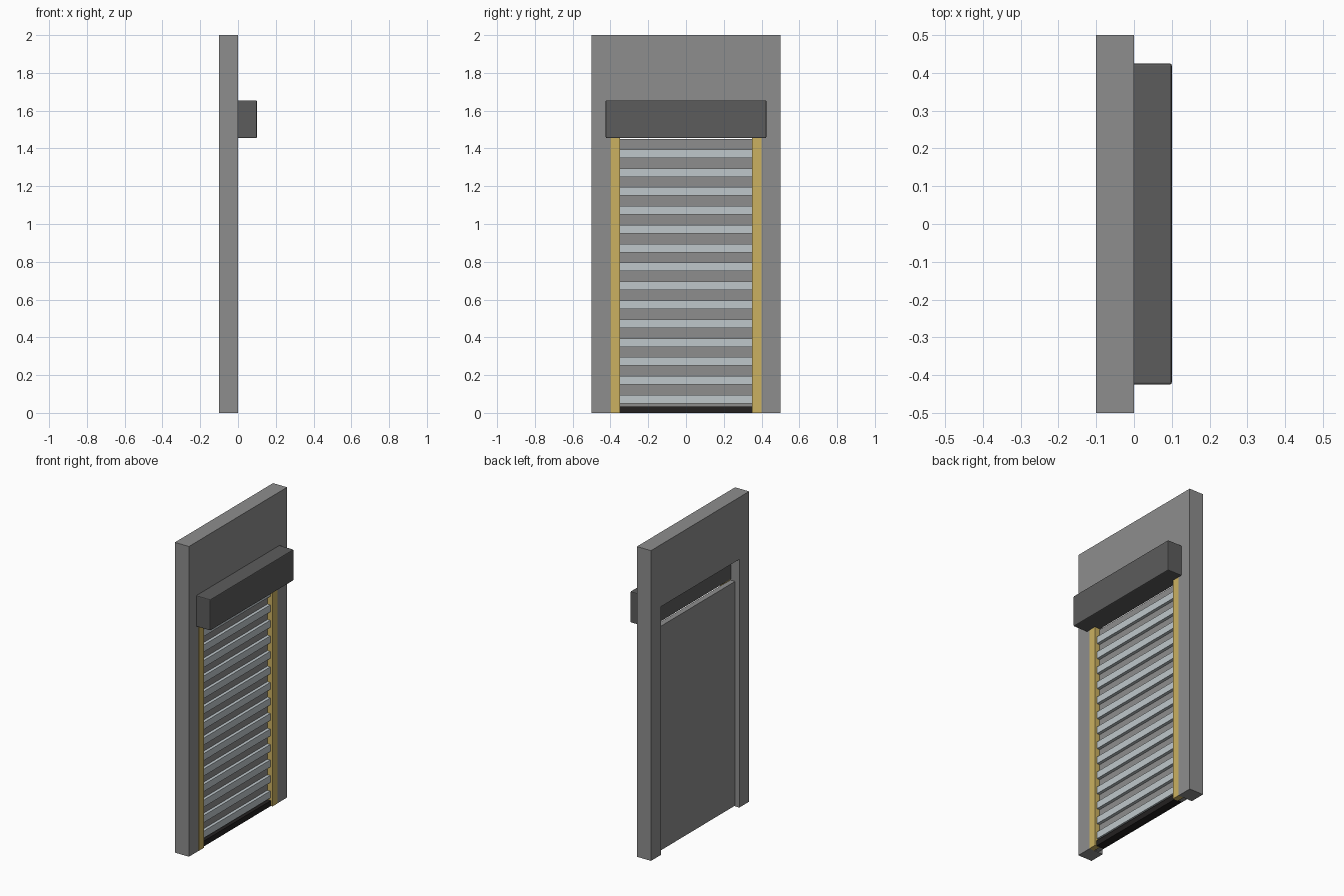
import bpy, bmesh

if "Cube" in bpy.data.objects:
    bpy.data.objects.remove(bpy.data.objects["Cube"])


def material(name, r, g, b):
    m = bpy.data.materials.new(name)
    m.diffuse_color = (r, g, b, 1)
    m.use_nodes = True
    m.node_tree.nodes["Principled BSDF"].inputs["Base Color"].default_value = m.diffuse_color
    return m


WALL = material("wall_grey", 0.27, 0.27, 0.27)
HOUSING = material("housing_dark_grey", 0.107, 0.107, 0.107)
GOLD = material("rail_gold", 0.60, 0.44, 0.12)
SLAT = material("slat_pale_steel", 0.52, 0.575, 0.60)
BLACK = material("rubber_black", 0.017, 0.015, 0.015)


def finish(name, bm, mat):
    me = bpy.data.meshes.new(name)
    bmesh.ops.recalc_face_normals(bm, faces=bm.faces)
    bm.to_mesh(me)
    bm.free()
    me.materials.append(mat)
    ob = bpy.data.objects.new(name, me)
    bpy.context.collection.objects.link(ob)
    return ob


def box(name, x, y, z, mat):
    """Box from (min, max) pairs on each axis."""
    bm = bmesh.new()
    bmesh.ops.create_cube(bm, size=1)
    for v in bm.verts:
        v.co = [r[0] if c < 0 else r[1] for c, r in zip(v.co, (x, y, z))]
    return finish(name, bm, mat)


# Wall with a doorway: extruded U-shaped profile
profile = [(-0.5, 0), (-0.4, 0), (-0.4, 1.6), (0.4, 1.6),
           (0.4, 0), (0.5, 0), (0.5, 2), (-0.5, 2)]
bm = bmesh.new()
face = bm.faces.new([bm.verts.new((-0.1, y, z)) for y, z in profile])
ext = bmesh.ops.extrude_face_region(bm, geom=[face])
for v in [g for g in ext["geom"] if isinstance(g, bmesh.types.BMVert)]:
    v.co.x = 0
finish("wall", bm, WALL)

# Shutter curtain set back inside the doorway
box("shutter_panel", (-0.07, -0.035), (-0.4, 0.4), (0.005, 1.45), WALL)

# Raised horizontal slats
for i in range(14):
    z = 0.05 + 0.1 * i
    box(f"slat_{i + 1}", (-0.037, -0.015), (-0.35, 0.35), (z, z + 0.045), SLAT)

# Guide rails either side
for side, y in (("left", (-0.4, -0.35)), ("right", (0.35, 0.4))):
    box(f"guide_rail_{side}", (-0.037, 0.001), y, (0, 1.48), GOLD)

# Bottom seal
box("bottom_seal", (-0.06, -0.01), (-0.35, 0.35), (0, 0.035), BLACK)

# Roller housing above the doorway, with softened edges
housing = box("roller_housing", (-0.04, 0.1), (-0.425, 0.425), (1.455, 1.655), HOUSING)
bev = housing.modifiers.new("edge_bevel", "BEVEL")
bev.width = 0.005
bev.segments = 2
